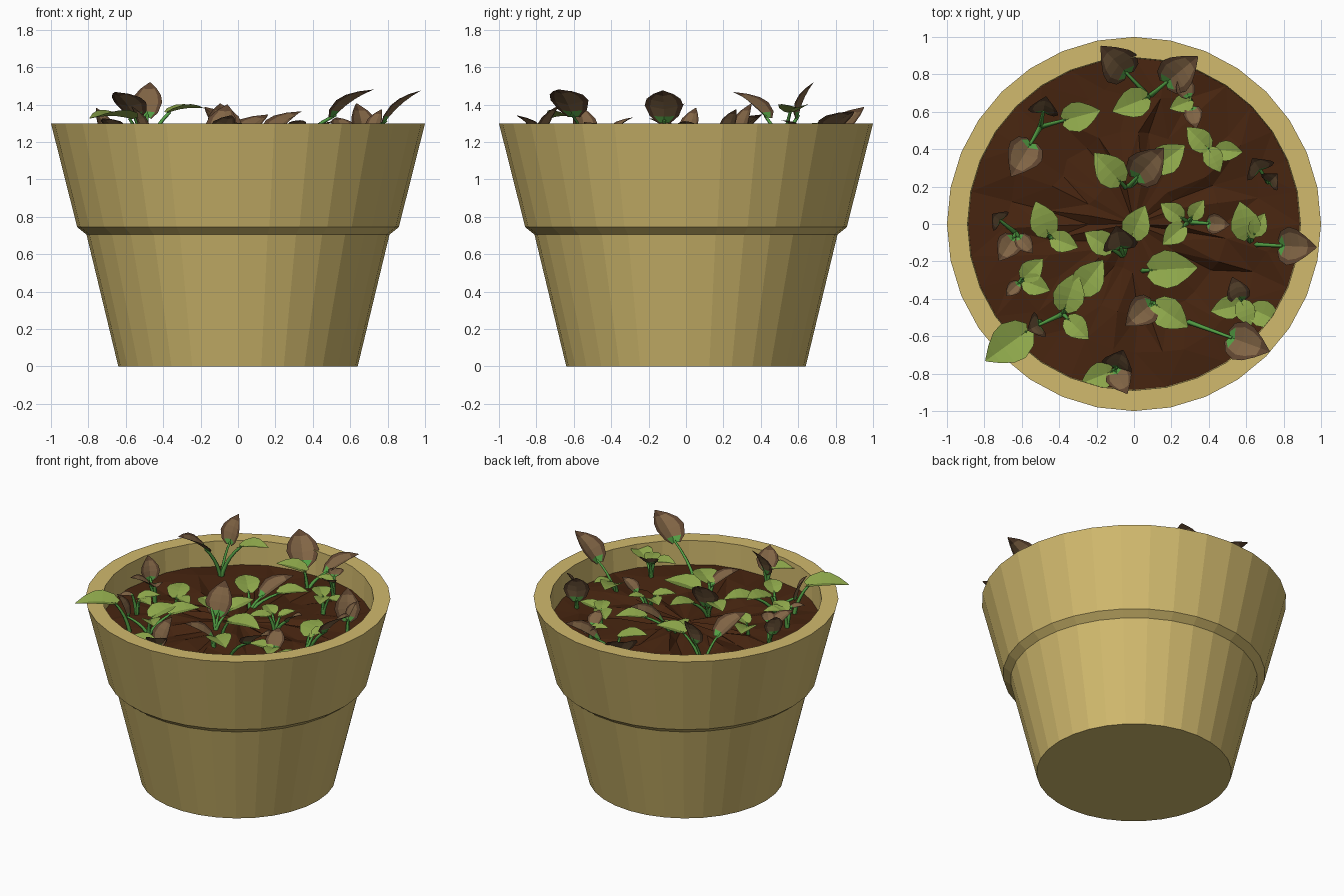
import bpy, bmesh, math, random
from mathutils import Vector

if "Cube" in bpy.data.objects:
    bpy.data.objects.remove(bpy.data.objects["Cube"])

random.seed(4)


def material(name, rgb):
    m = bpy.data.materials.new(name)
    m.diffuse_color = (*rgb, 1)
    m.use_nodes = True
    m.node_tree.nodes["Principled BSDF"].inputs["Base Color"].default_value = m.diffuse_color
    return m


POT = material("tan clay", (0.64, 0.49, 0.155))
SOIL = material("dark soil", (0.062, 0.018, 0.005))
STEM = material("stem green", (0.09, 0.36, 0.06))
GREEN = material("leaf green", (0.27, 0.39, 0.07))
BROWN = material("leaf brown", (0.22, 0.13, 0.06))
EDGE = material("leaf edge brown", (0.115, 0.06, 0.03))


def finish(bm, name, mats):
    me = bpy.data.meshes.new(name)
    bm.to_mesh(me)
    bm.free()
    for m in mats:
        me.materials.append(m)
    ob = bpy.data.objects.new(name, me)
    bpy.context.collection.objects.link(ob)
    return ob


def ring(bm, r, z, n=32, jitter=0.0):
    return [bm.verts.new((r * math.cos(a), r * math.sin(a), z + random.uniform(-jitter, jitter)))
            for a in (2 * math.pi * i / n for i in range(n))]


def bridge(bm, a, b):
    n = len(a)
    for i in range(n):
        j = (i + 1) % n
        bm.faces.new((a[i], a[j], b[j], b[i]))


# Pot: turned profile with a stepped collar, flat facets
bm = bmesh.new()
rings = [ring(bm, r, z) for r, z in
         [(0.64, 0), (0.81, 0.705), (0.86, 0.745), (1.0, 1.3), (0.89, 1.3), (0.885, 1.06)]]
for a, b in zip(rings, rings[1:]):
    bridge(bm, a, b)
bm.faces.new(rings[0][::-1])
bm.faces.new(rings[-1])
finish(bm, "pot", [POT])

# Soil: lumpy low-poly disc
bm = bmesh.new()
rings = [ring(bm, r, 1.125, 32, j) for r, j in
         [(0.888, 0.008), (0.7, 0.025), (0.48, 0.03), (0.25, 0.03)]]
for a, b in zip(rings, rings[1:]):
    bridge(bm, a, b)
centre = bm.verts.new((0, 0, 1.13))
for i in range(32):
    bm.faces.new((rings[-1][i], rings[-1][(i + 1) % 32], centre))
for v in bm.verts:
    r = math.hypot(v.co.x, v.co.y)
    if 0.2 < r < 0.8:
        v.co.x += random.uniform(-0.05, 0.05) * r
        v.co.y += random.uniform(-0.05, 0.05) * r
bmesh.ops.triangulate(bm, faces=bm.faces[:])
finish(bm, "soil", [SOIL])

# Stems: one curve object with a spline for each leaf
stems = bpy.data.curves.new("stems", 'CURVE')
stems.dimensions = '3D'
stems.bevel_depth = 0.013
stems.bevel_resolution = 0
stems.use_fill_caps = True
stems.materials.append(STEM)
stem_ob = bpy.data.objects.new("stems", stems)
bpy.context.collection.objects.link(stem_ob)


def stem(start, end):
    mid = Vector((start.x * 0.8 + end.x * 0.2, start.y * 0.8 + end.y * 0.2, start.z * 0.4 + end.z * 0.6))
    sp = stems.splines.new('POLY')
    sp.points.add(5)
    for i, p in enumerate(sp.points):
        t = i / 5
        p.co = (*(start * (1 - t) ** 2 + mid * 2 * t * (1 - t) + end * t * t), 1)
        p.radius = 1.15 - 0.5 * t


leaves = bmesh.new()
ROWS = [(-0.06, 0.3), (0.1, 0.75), (0.32, 1.0), (0.55, 0.88), (0.78, 0.52), (1.0, 0.03)]
ACROSS = (-1, -0.72, 0, 0.72, 1)


def leaf(base, along, length, brown):
    """Heart-shaped cupped blade growing from base in direction along."""
    side = Vector((-along.y, along.x, 0)).normalized()
    up = along.cross(side)
    grid = []
    for t, w in ROWS:
        row = []
        for s in ACROSS:
            lift = 0.13 * abs(s) * w - 0.22 * t * t + 0.1 * t
            back = -0.07 * abs(s) if t < 0.2 else 0
            row.append(leaves.verts.new(base + length * (along * (t + back) + side * (s * w * 0.43) + up * lift)))
        grid.append(row)
    for i in range(len(ROWS) - 1):
        for k in range(4):
            f = leaves.faces.new((grid[i][k], grid[i + 1][k], grid[i + 1][k + 1], grid[i][k + 1]))
            if brown:       # dark border, brown middle, green foot
                border = k in (0, 3) or i == 4
                f.material_index = 2 if border else 3 if i == 0 else 1


# kind: pitch in degrees, height offset, brown or not
KINDS = {"g": (12, -0.03, False), "b": (42, 0.0, True), "d": (70, 0.02, True), "f": (12, -0.01, True)}


def plant(x, y, z, *specs):
    """Sprout rooted at x, y with leaves (kind, centre x, centre y, length) around height z."""
    root = Vector((x, y, 1.1))
    for kind, lx, ly, length in specs:
        pitch, dz, brown = KINDS[kind]
        a = math.atan2(ly - y, lx - x)
        p = math.radians(pitch + random.uniform(-6, 6))
        along = Vector((math.cos(a) * math.cos(p), math.sin(a) * math.cos(p), math.sin(p)))
        base = Vector((lx, ly, z + dz)) - along * length * 0.47
        stem(root, base)
        leaf(base, along, length, brown)


# Back of the pot
plant(-0.5, 0.52, 1.41, ("b", -0.6, 0.35, 0.23), ("g", -0.28, 0.58, 0.19), ("d", -0.48, 0.63, 0.19))
plant(0.08, 0.68, 1.31, ("b", -0.1, 0.87, 0.25), ("b", 0.25, 0.82, 0.24), ("g", -0.02, 0.64, 0.19))
plant(0.3, 0.66, 1.29, ("f", 0.27, 0.74, 0.12), ("g", 0.25, 0.64, 0.12), ("b", 0.32, 0.57, 0.12))
# Middle back
plant(-0.04, 0.19, 1.29, ("g", -0.14, 0.3, 0.2), ("b", 0.08, 0.32, 0.24), ("g", 0.19, 0.36, 0.19))
plant(0.4, 0.4, 1.3, ("g", 0.34, 0.46, 0.15), ("g", 0.43, 0.34, 0.13), ("g", 0.51, 0.39, 0.13))
plant(0.72, 0.22, 1.29, ("d", 0.66, 0.31, 0.2), ("d", 0.74, 0.24, 0.14))
# Middle
plant(0.29, 0.01, 1.28, ("g", 0.2, 0.07, 0.13), ("g", 0.34, 0.08, 0.11),
      ("g", 0.21, -0.06, 0.14), ("b", 0.45, 0.0, 0.13))
plant(0.64, -0.11, 1.4, ("b", 0.87, -0.12, 0.24))
plant(0.62, -0.1, 1.27, ("g", 0.59, 0.02, 0.19), ("g", 0.67, 0.0, 0.12))
plant(-0.63, -0.05, 1.29, ("d", -0.73, 0.03, 0.15), ("b", -0.68, -0.13, 0.16), ("f", -0.58, -0.11, 0.11))
plant(-0.45, -0.07, 1.25, ("g", -0.49, 0.03, 0.18), ("g", -0.37, -0.1, 0.14))
plant(-0.06, -0.17, 1.29, ("g", 0.02, 0.01, 0.18), ("d", -0.08, -0.08, 0.22), ("g", -0.19, -0.09, 0.16))
plant(0.04, -0.25, 1.29, ("g", 0.21, -0.24, 0.24))
# Middle front
plant(-0.6, -0.3, 1.29, ("g", -0.54, -0.24, 0.14), ("g", -0.52, -0.33, 0.14), ("f", -0.65, -0.35, 0.09))
plant(-0.38, -0.48, 1.29, ("g", -0.23, -0.28, 0.2), ("g", -0.34, -0.36, 0.2),
      ("d", -0.53, -0.55, 0.17), ("g", -0.3, -0.56, 0.15))
plant(-0.5, -0.52, 1.37, ("g", -0.68, -0.65, 0.26))
plant(0.1, -0.42, 1.26, ("b", 0.03, -0.48, 0.2), ("g", 0.2, -0.49, 0.2))
# Front
plant(0.28, -0.52, 1.42, ("b", 0.61, -0.64, 0.25))
plant(0.58, -0.43, 1.29, ("b", 0.55, -0.35, 0.15), ("g", 0.6, -0.48, 0.13),
      ("g", 0.71, -0.49, 0.17), ("g", 0.49, -0.45, 0.15))
plant(-0.1, -0.78, 1.29, ("d", -0.08, -0.73, 0.2), ("g", -0.2, -0.82, 0.17), ("b", -0.07, -0.84, 0.17))
finish(leaves, "leaves", [GREEN, BROWN, EDGE, STEM])
